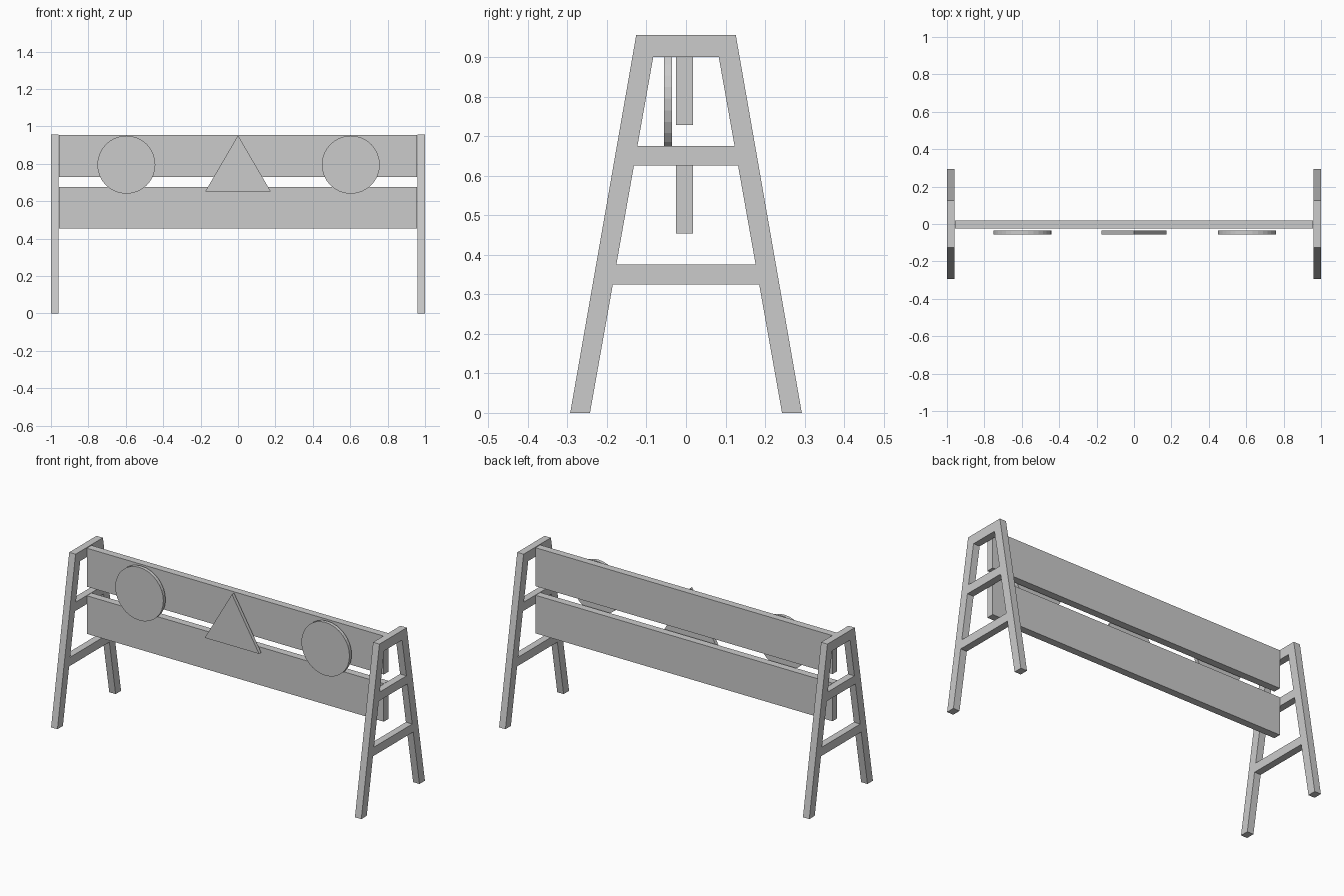
import bpy
import bmesh
import math

if "Cube" in bpy.data.objects:
    bpy.data.objects.remove(bpy.data.objects["Cube"])


def prism(name, profile, to_a, to_b):
    """Solid made by joining a profile placed at one depth to its copy at another."""
    bm = bmesh.new()
    a = [bm.verts.new(to_a(p)) for p in profile]
    b = [bm.verts.new(to_b(p)) for p in profile]
    bm.faces.new(a)
    bm.faces.new(b[::-1])
    n = len(profile)
    for i in range(n):
        j = (i + 1) % n
        bm.faces.new((a[j], a[i], b[i], b[j]))
    bmesh.ops.recalc_face_normals(bm, faces=bm.faces)
    mesh = bpy.data.meshes.new(name)
    bm.to_mesh(mesh)
    bm.free()
    obj = bpy.data.objects.new(name, mesh)
    bpy.context.collection.objects.link(obj)
    return obj


def along_x(name, yz, x0, x1):
    return prism(name, yz, lambda p: (x0, p[0], p[1]), lambda p: (x1, p[0], p[1]))


def along_y(name, xz, y0, y1):
    return prism(name, xz, lambda p: (p[0], y0, p[1]), lambda p: (p[0], y1, p[1]))


TOP = 0.956


def outer(z):
    return 0.293 - (0.293 - 0.126) * z / TOP


def inner(z):
    return 0.243 - (0.243 - 0.083) * z / 0.9


# A-shaped end frames: splayed legs with rungs and a top bar between them
for side, sx in (("left", -1), ("right", 1)):
    x0, x1 = sx * 0.959, sx * 1.0
    for face, sy in (("front", -1), ("back", 1)):
        leg = [(sy * outer(0), 0), (sy * inner(0), 0),
               (sy * inner(TOP), TOP), (sy * outer(TOP), TOP)]
        along_x(f"{side}_{face}_leg", leg, x0, x1)
    for bar, z0, z1 in (("lower_rung", 0.325, 0.375),
                        ("upper_rung", 0.626, 0.676),
                        ("top_bar", 0.90, TOP)):
        along_x(f"{side}_{bar}", [(-inner(z0), z0), (inner(z0), z0),
                                  (inner(z1), z1), (-inner(z1), z1)], x0, x1)

# Horizontal barrier boards
for name, z0, z1 in (("upper_board", 0.729, 0.953), ("lower_board", 0.454, 0.676)):
    along_x(name, [(-0.025, z0), (0.018, z0), (0.018, z1), (-0.025, z1)], -0.957, 0.957)

# Round reflectors and the central triangle sign
for name, cx in (("left_disc", -0.597), ("right_disc", 0.603)):
    ring = [(cx + 0.155 * math.cos(math.tau * i / 32),
             0.795 + 0.155 * math.sin(math.tau * i / 32)) for i in range(32)]
    along_y(name, ring, -0.056, -0.036)
along_y("triangle_sign", [(-0.175, 0.652), (0.175, 0.652), (0, 0.952)], -0.056, -0.036)
